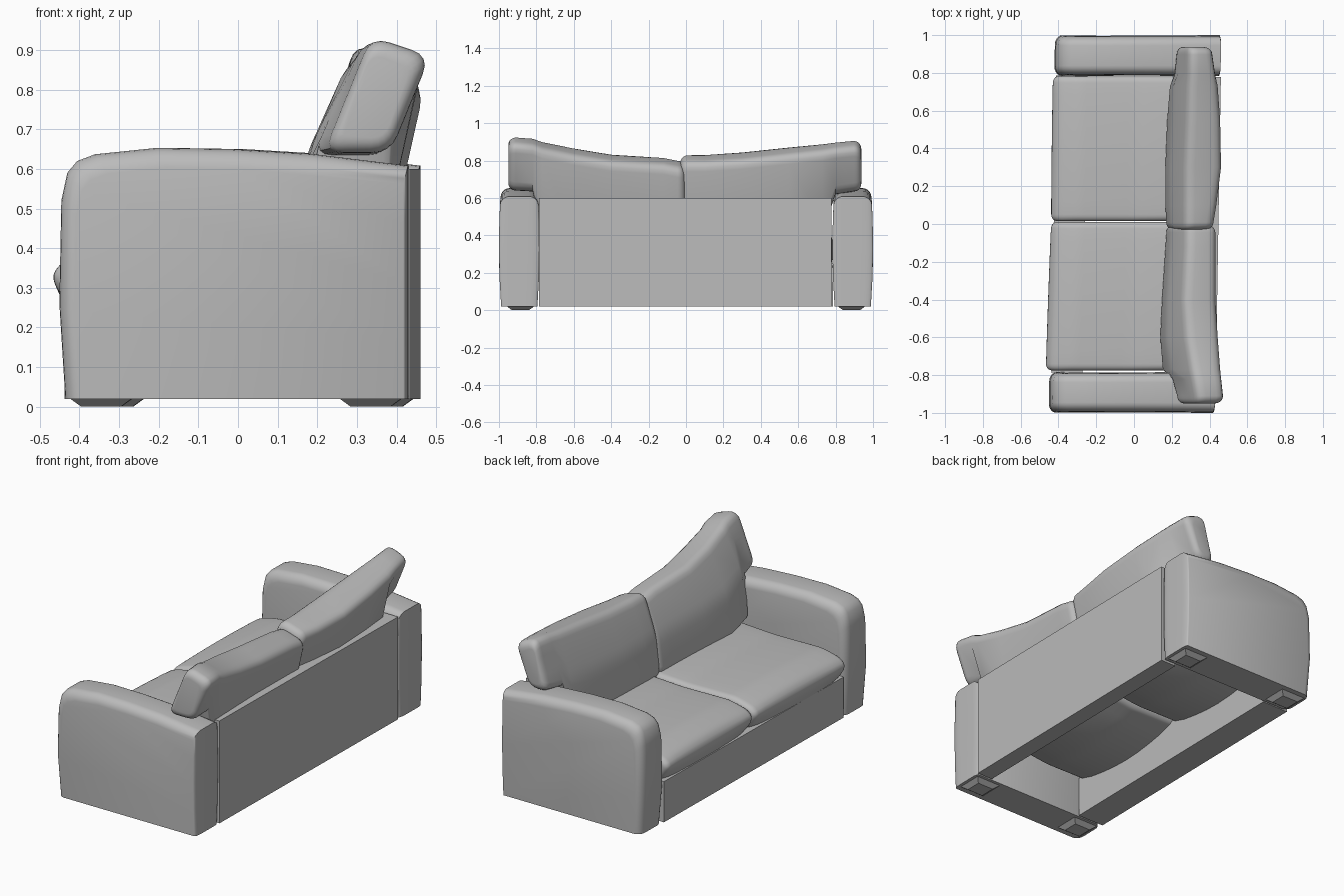
import bpy, bmesh, math
from mathutils import Vector

cube = bpy.data.objects.get("Cube")
if cube:
    bpy.data.objects.remove(cube, do_unlink=True)

grey = bpy.data.materials.new("grey_fabric")
grey.use_nodes = True
COLOUR = (0.5, 0.5, 0.5, 1)
grey.diffuse_color = COLOUR
grey.node_tree.nodes["Principled BSDF"].inputs["Base Color"].default_value = COLOUR

SKEW = 0.0167  # the frame stands slightly askew


def finish(name, bm, smooth=True):
    bmesh.ops.recalc_face_normals(bm, faces=bm.faces)
    mesh = bpy.data.meshes.new(name)
    bm.to_mesh(mesh)
    bm.free()
    mesh.materials.append(grey)
    obj = bpy.data.objects.new(name, mesh)
    bpy.context.collection.objects.link(obj)
    if smooth:
        bpy.ops.object.select_all(action='DESELECT')
        obj.select_set(True)
        bpy.context.view_layer.objects.active = obj
        bpy.ops.object.shade_smooth_by_angle(angle=math.radians(40))
    return obj


def rounded(corners, r, steps=4):
    """Round every corner of an x-z outline."""
    pts = [Vector(c) for c in corners]
    out = []
    for i, p in enumerate(pts):
        a, b = pts[i - 1] - p, pts[(i + 1) % len(pts)] - p
        a = p + a.normalized() * min(r, a.length * 0.45)
        b = p + b.normalized() * min(r, b.length * 0.45)
        for k in range(steps + 1):
            t = k / steps
            out.append(a * (1 - t) ** 2 + p * 2 * t * (1 - t) + b * t * t)
    return out


def loft(name, stations, r, pivot=None, skew=SKEW, belly=0.0):
    """Join (y, outline) stations, round both ends by r, thin the top and foot by belly."""
    def roll(station, inward):
        y, ring = station
        xs, zs = [p.x for p in ring], [p.y for p in ring]
        c = Vector(pivot) if pivot else Vector((sum(xs), sum(zs))) / len(ring)
        share = 1 if pivot else 2
        w, h = max(xs) - min(xs), max(zs) - min(zs)
        rings = []
        for k in range(5):
            a = math.pi / 2 * k / 5
            inset = share * r * (1 - math.sin(a))
            sx, sz = 1 - inset / w, 1 - inset / h
            rings.append((y + inward * r * (1 - math.cos(a)),
                          [Vector((c.x + (p.x - c.x) * sx, c.y + (p.y - c.y) * sz)) for p in ring]))
        rings.append((y + inward * r, ring))
        return rings

    rings = roll(stations[0], 1) + stations[1:-1] + roll(stations[-1], -1)[::-1]
    mid = (stations[0][0] + stations[-1][0]) / 2
    bm = bmesh.new()
    loops = []
    for y, ring in rings:
        loop = []
        for p in ring:
            py = mid + (y - mid) * (1 - belly * ((p.y - .34) / .31) ** 2)
            loop.append(bm.verts.new((p.x + skew * py, py, p.y)))
        loops.append(loop)
    for a, b in zip(loops, loops[1:]):
        for i in range(len(a)):
            j = (i + 1) % len(a)
            bm.faces.new((a[i], a[j], b[j], b[i]))
    bm.faces.new(loops[0])
    bm.faces.new(loops[-1])
    return finish(name, bm)


def block(name, x0, x1, y0, y1, z0, z1, taper=0.0):
    """Box whose bottom may be narrower than its top."""
    bm = bmesh.new()
    bmesh.ops.create_cube(bm, size=1)
    for v in bm.verts:
        low = v.co.z < 0
        t = taper if low else 0
        x = x0 + t if v.co.x < 0 else x1 - t
        y = y0 + t if v.co.y < 0 else y1 - t
        v.co = (x + SKEW * y, y, z0 if low else z1)
    return finish(name, bm, smooth=False)


# Arms with a softly arched top, and their feet
arm_corners = [(-.42, .02), (-.435, .26), (-.43, .52), (-.415, .59), (-.39, .62),
               (-.345, .637), (-.19, .653), (0, .65), (.2, .638), (.445, .608)]
# Rows up the back edge let the sides bow out
arm_ring = [Vector(p) for p in arm_corners + [(.445, z) for z in (.5, .34, .18, .02)]]
for side, s in (("right", -1), ("left", 1)):
    ys = sorted((s * .783, s * 1.0))
    loft(side + "_arm", [(y, arm_ring) for y in ys], .05, pivot=(.25, .02), belly=.1)
    fy = sorted((s * .81, s * .96))
    block(side + "_front_foot", -.41, -.25, *fy, 0, .022, taper=.03)
    block(side + "_back_foot", .27, .43, *fy, 0, .022, taper=.03)

# Base panels, open underneath
block("back_panel", .35, .447, -.786, .777, .02, .6)
block("front_panel", -.425, -.26, -.786, .786, .02, .25)

# Seat cushions, crowned on top and sagging underneath
seat = [(-.39, .235), (-.448, .325), (-.415, .37), (-.3, .4), (0, .395),
        (.31, .412), (.31, .27), (0, .23)]
for side, y0, y1, turn in (("right", -.775, .01, .036), ("left", .016, .782, .012)):
    stations = []
    for k in range(9):
        t = k / 8
        crown = math.sin(math.pi * t)
        ring = [(x, z + (.01 if z > .33 else -.05 if z < .3 else 0) * crown) for x, z in seat]
        stations.append((y0 + (y1 - y0) * t, rounded(ring, .04)))
    loft(side + "_seat_cushion", stations, .035, skew=turn)

# Back cushions draped over the arms: y, bottom, top, front foot, front top, back top
back_cushions = {
    "right": [(-.95, .64, .935, .215, .335, .485), (-.82, .635, .928, .19, .32, .475),
              (-.77, .42, .91, .145, .31, .465), (-.6, .38, .875, .132, .28, .452),
              (-.4, .38, .842, .142, .265, .44), (-.12, .38, .825, .16, .28, .44),
              (-.005, .38, .81, .165, .28, .44)],
    "left": [(-.03, .38, .84, .165, .275, .43), (.1, .38, .84, .16, .275, .445),
             (.3, .38, .853, .16, .275, .47), (.55, .38, .88, .17, .285, .465),
             (.73, .42, .898, .185, .29, .452), (.8, .62, .908, .205, .295, .442),
             (.937, .635, .918, .215, .295, .428)],
}
for side, rows in back_cushions.items():
    stations = []
    for y, low, top, foot, front, rear in rows:
        draped = low > .5
        heel = rear - (.34 if draped else .2) * (top - low)
        # The front face leans back more steeply above its middle
        waist = (foot + (front - foot) * (.5 if draped else .25), (low + top) / 2)
        outline = [(foot, low), waist, (front, top), (rear, top - .05), (heel, low)]
        stations.append((y, rounded(outline, .05)))
    loft(side + "_back_cushion", stations, .04, skew=0)
